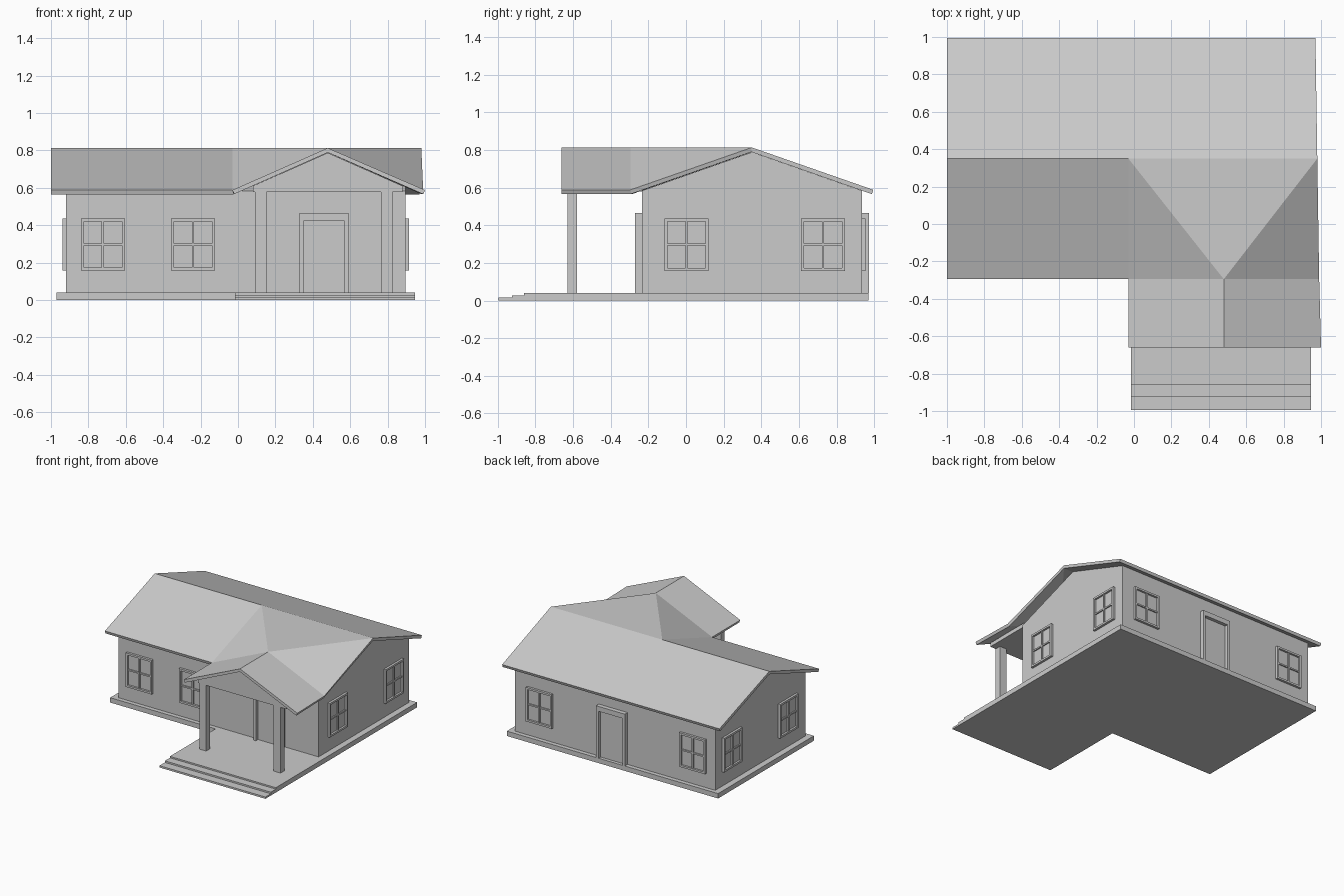
import bpy, bmesh

if "Cube" in bpy.data.objects:
    bpy.data.objects.remove(bpy.data.objects["Cube"])

grey = bpy.data.materials.new("plain_grey")
grey.diffuse_color = (0.6, 0.6, 0.6, 1)
grey.use_nodes = True
grey.node_tree.nodes["Principled BSDF"].inputs["Base Color"].default_value = grey.diffuse_color


def finish(name, bm, recalc=True):
    if recalc:
        bmesh.ops.recalc_face_normals(bm, faces=bm.faces[:])
    me = bpy.data.meshes.new(name)
    bm.to_mesh(me)
    bm.free()
    me.materials.append(grey)
    ob = bpy.data.objects.new(name, me)
    bpy.context.collection.objects.link(ob)
    return ob


def add_prism(bm, pts, offset):
    """Closed prism: polygon of 3D points swept along offset."""
    a = [bm.verts.new(p) for p in pts]
    b = [bm.verts.new([p[i] + offset[i] for i in range(3)]) for p in pts]
    bm.faces.new(a)
    bm.faces.new(b[::-1])
    n = len(a)
    for i in range(n):
        j = (i + 1) % n
        bm.faces.new((a[j], a[i], b[i], b[j]))


def add_box(bm, x0, x1, y0, y1, z0, z1):
    add_prism(bm, [(x0, y0, z0), (x1, y0, z0), (x1, y1, z0), (x0, y1, z0)], (0, 0, z1 - z0))


def prism(name, pts, offset):
    bm = bmesh.new()
    add_prism(bm, pts, offset)
    return finish(name, bm)


def box(name, *r):
    bm = bmesh.new()
    add_box(bm, *r)
    return finish(name, bm)


# Floor slab (L-shaped) and two porch steps
outline = [(-.97, -.27), (-.015, -.27), (-.015, -.86), (.945, -.86), (.945, .97), (-.97, .97)]
prism("floor_slab", [(x, y, 0) for x, y in outline], (0, 0, .04))
box("upper_step", -.015, .945, -.925, -.86, 0, .028)
box("lower_step", -.015, .945, -.995, -.925, 0, .015)

# House walls with gable ends
gable = [(-.235, .04), (.935, .04), (.935, .583), (.35, .788), (-.235, .583)]
prism("house_walls", [(-.92, y, z) for y, z in gable], (1.815, 0, 0))

# Porch gable and columns
ped = [(.08, .578), (.88, .578), (.88, .61), (.48, .787), (.08, .61)]
prism("porch_gable", [(x, -.63, z) for x, z in ped], (0, .395, 0))
for side, x in (("left", .09), ("right", .765)):
    box(side + "_porch_column", x, x + .062, -.63, -.58, .04, .58)

# Roof skin, thickened downwards
E, R = .588, .813
rv = [(-1, .995, E), (.97, .995, E), (.98, .35, R), (-.03, .35, R), (-1, .35, R),
      (-1, -.295, E), (-.03, -.295, E), (.48, -.295, R), (.99, -.295, E),
      (-.03, -.66, E), (.48, -.66, R), (1, -.66, E)]
rf = [(0, 4, 3, 2, 1), (4, 5, 6, 3), (3, 6, 7), (3, 7, 2), (7, 8, 2),
      (6, 9, 10, 7), (7, 10, 11, 8)]
bm = bmesh.new()
vs = [bm.verts.new(v) for v in rv]
for f in rf:
    bm.faces.new([vs[i] for i in f])
roof = finish("roof", bm, recalc=False)
sol = roof.modifiers.new("thickness", 'SOLIDIFY')
sol.thickness = .024
sol.offset = -1

# Walls for openings: axis across the wall, plane position, outward sign
WALLS = {"front": ("x", -.235, -1), "back": ("x", .935, 1),
         "left": ("y", -.92, -1), "right": ("y", .895, 1)}


def plate(bm, wall, u0, u1, z0, z1, depth):
    axis, p, s = WALLS[wall]
    lo, hi = sorted((p - s * .005, p + s * depth))
    if axis == "x":
        add_box(bm, u0, u1, lo, hi, z0, z1)
    else:
        add_box(bm, lo, hi, u0, u1, z0, z1)


def window(wall, n, u0):
    u1, z0, z1, t = u0 + .235, .157, .437, .016
    um, zm = (u0 + u1) / 2, (z0 + z1) / 2
    bm = bmesh.new()
    for a in (u0, u1 - t):
        plate(bm, wall, a, a + t, z0, z1, .019)
    for b in (z0, z1 - t):
        plate(bm, wall, u0 + t, u1 - t, b, b + t, .019)
    plate(bm, wall, um - .006, um + .006, z0 + t, z1 - t, .014)
    plate(bm, wall, u0 + t, u1 - t, zm - .006, zm + .006, .013)
    plate(bm, wall, u0 + t, u1 - t, z0 + t, z1 - t, .003)
    finish(f"{wall}_window_{n}", bm)


def door(wall, u0):
    u1, top = u0 + .26, .465
    bm = bmesh.new()
    for a in (u0, u1 - .022):
        plate(bm, wall, a, a + .022, .04, top - .04, .036)
    plate(bm, wall, u0, u1, top - .04, top, .036)
    finish(wall + "_door_frame", bm)
    bm = bmesh.new()
    plate(bm, wall, u0 + .022, u1 - .022, .04, top - .04, .008)
    finish(wall + "_door", bm)


# Windows and doors
for wall, starts in (("front", (-.84, -.358)), ("back", (-.84, .55)),
                     ("left", (-.115, .61)), ("right", (-.115, .61))):
    for n, u in enumerate(starts, 1):
        window(wall, n, u)
door("front", .33)
door("back", -.125)
